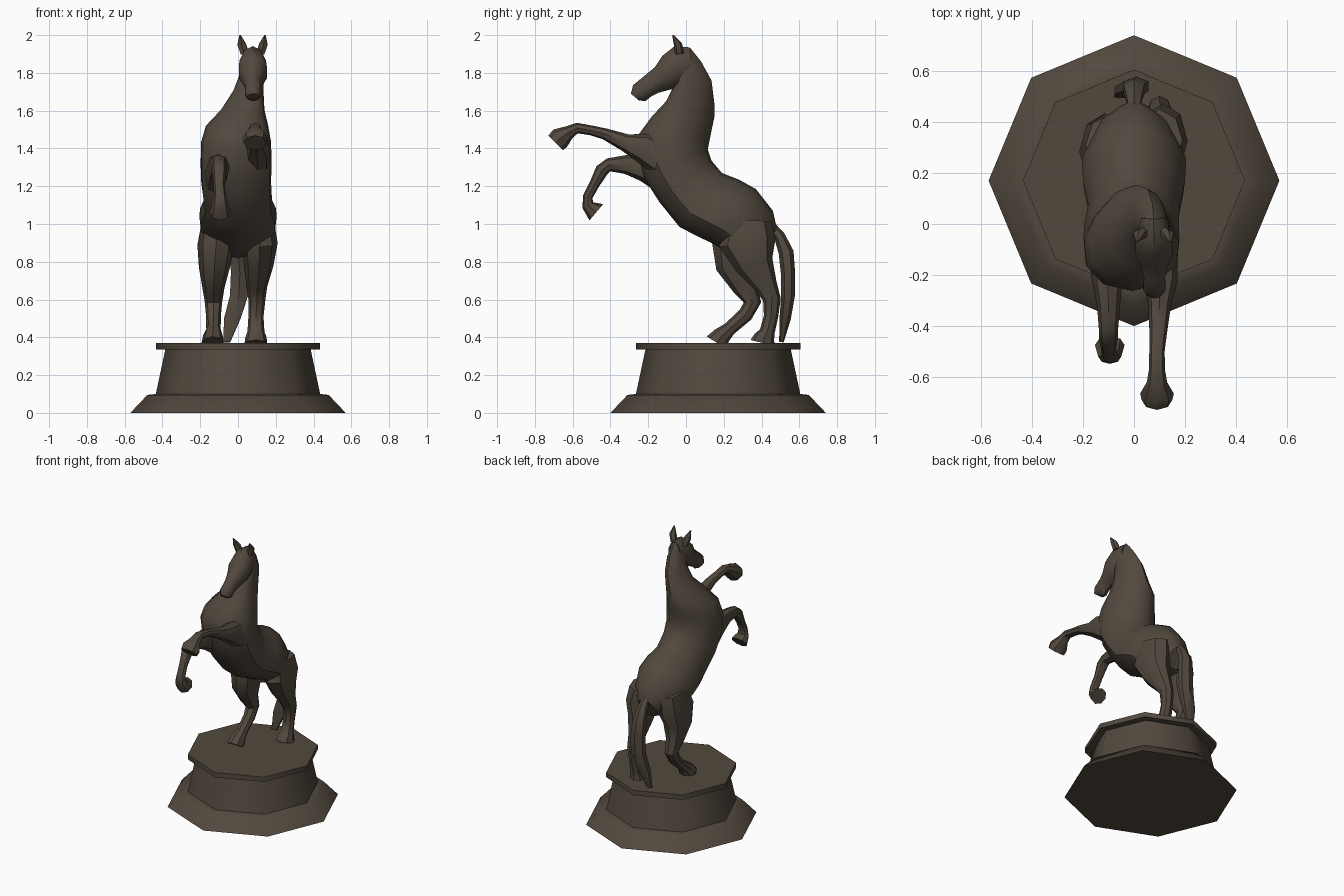
import bpy, bmesh, math
from mathutils import Vector

bronze = bpy.data.materials.new("dark bronze")
bronze.diffuse_color = (0.084, 0.066, 0.048, 1)


def finish(name, bm, angle):
    bmesh.ops.recalc_face_normals(bm, faces=bm.faces)
    me = bpy.data.meshes.new(name)
    bm.to_mesh(me)
    bm.free()
    me.materials.append(bronze)
    ob = bpy.data.objects.new(name, me)
    bpy.context.collection.objects.link(ob)
    bpy.ops.object.select_all(action='DESELECT')
    bpy.context.view_layer.objects.active = ob
    ob.select_set(True)
    bpy.ops.object.shade_smooth_by_angle(angle=math.radians(angle))
    return ob


def loft(name, rings, sides=12, taper=0.0, angle=40):
    """Skin rings of (centre, in-profile half axis, half width in x)."""
    bm = bmesh.new()
    loops = []
    for c, v, w in rings:
        loop = []
        for i in range(sides):
            a = 2 * math.pi * i / sides
            side = Vector((w * math.sin(a) * (1 - taper * math.cos(a)), 0, 0))
            loop.append(bm.verts.new(c + v * math.cos(a) + side))
        loops.append(loop)
    for p, q in zip(loops, loops[1:]):
        for i in range(sides):
            j = (i + 1) % sides
            bm.faces.new((p[i], p[j], q[j], q[i]))
    bm.faces.new(loops[0])
    bm.faces.new(loops[-1])
    return finish(name, bm, angle)


def profile_loft(name, table, **kw):
    """Rows: upper y, z, lower y, z, centre x, half width."""
    rings = []
    for yu, zu, yl, zl, x, w in table:
        up, low = Vector((x, yu, zu)), Vector((x, yl, zl))
        rings.append(((up + low) / 2, (up - low) / 2, w))
    return loft(name, rings, **kw)


def limb(name, table, sides=8, **kw):
    """Rows: centre x, y, z, half width, half depth along a path."""
    pts = [Vector(r[:3]) for r in table]
    rings = []
    for i, r in enumerate(table):
        t = pts[min(i + 1, len(pts) - 1)] - pts[max(i - 1, 0)]
        n = Vector((0, -t.z, t.y)).normalized()
        rings.append((pts[i], n * r[4], r[3]))
    return loft(name, rings, sides=sides, **kw)


# Octagonal pedestal
bm = bmesh.new()
loops = []
for r, z in [(.57, 0), (.48, .095), (.435, .1), (.385, .335), (.435, .335), (.435, .37)]:
    loops.append([bm.verts.new((r * math.cos(k * math.pi / 4),
                                .17 + r * math.sin(k * math.pi / 4), z)) for k in range(8)])
for p, q in zip(loops, loops[1:]):
    for i in range(8):
        j = (i + 1) % 8
        bm.faces.new((p[i], p[j], q[j], q[i]))
bm.faces.new(loops[0])
bm.faces.new(loops[-1])
finish("pedestal", bm, 46)

# Torso and neck
profile_loft("torso_and_neck", [
    (.48, .98, .41, .84, 0, .07),
    (.46, 1.07, .27, .82, 0, .16),
    (.37, 1.185, .135, .90, 0, .205),
    (.28, 1.235, .06, .935, 0, .20),
    (.19, 1.27, -.035, .985, 0, .18),
    (.135, 1.335, -.14, 1.115, -.01, .185),
    (.115, 1.395, -.22, 1.24, -.01, .188),
    (.13, 1.47, -.262, 1.40, -.01, .185),
    (.15, 1.565, -.25, 1.475, -.005, .165),
    (.15, 1.64, -.18, 1.57, .025, .115),
    (.135, 1.76, -.105, 1.65, .055, .08),
    (.08, 1.86, -.075, 1.71, .072, .066),
    (.02, 1.935, -.05, 1.75, .077, .055),
], taper=.22)

# Head
profile_loft("head", [
    (.02, 1.935, .03, 1.77, .077, .05),
    (-.06, 1.942, -.04, 1.72, .078, .074),
    (-.125, 1.89, -.09, 1.71, .079, .078),
    (-.165, 1.83, -.145, 1.695, .08, .058),
    (-.225, 1.78, -.185, 1.675, .08, .043),
    (-.28, 1.735, -.215, 1.65, .08, .046),
    (-.292, 1.69, -.25, 1.655, .08, .032),
], sides=10)

# Ears
for s, side in ((-1, "left"), (1, "right")):
    limb(side + "_ear", [
        (.077 + s * .04, -.035, 1.90, .026, .026),
        (.077 + s * .057, -.042, 1.95, .026, .022),
        (.077 + s * .066, -.07, 2.0, .004, .004)], sides=6)

# Front legs: right one reaching forward, left one folded down
limb("right_front_leg", [
    (.10, -.10, 1.33, .07, .10),
    (.105, -.23, 1.405, .065, .08),
    (.10, -.32, 1.43, .045, .047),
    (.095, -.43, 1.477, .034, .030),
    (.09, -.50, 1.495, .030, .026),
    (.09, -.575, 1.508, .032, .028),
    (.09, -.62, 1.485, .040, .036),
    (.09, -.665, 1.455, .066, .058),
    (.09, -.69, 1.43, .060, .055)])
limb("left_front_leg", [
    (-.11, -.10, 1.25, .07, .10),
    (-.105, -.22, 1.30, .06, .075),
    (-.10, -.32, 1.315, .045, .05),
    (-.10, -.41, 1.313, .038, .035),
    (-.10, -.445, 1.285, .038, .036),
    (-.10, -.485, 1.21, .030, .027),
    (-.095, -.52, 1.145, .032, .026),
    (-.095, -.52, 1.10, .045, .032),
    (-.095, -.475, 1.062, .058, .056)])

# Hind legs: left foot placed ahead of the right
limb("left_hind_leg", [
    (-.10, .31, 1.02, .09, .12),
    (-.115, .285, .89, .10, .15),
    (-.125, .275, .77, .082, .115),
    (-.13, .315, .66, .058, .065),
    (-.13, .352, .585, .046, .046),
    (-.13, .315, .52, .040, .040),
    (-.13, .23, .445, .038, .036),
    (-.133, .19, .41, .052, .048),
    (-.135, .165, .37, .058, .065)])
limb("right_hind_leg", [
    (.10, .33, 1.02, .09, .12),
    (.115, .325, .90, .095, .15),
    (.11, .365, .78, .078, .10),
    (.10, .425, .67, .055, .06),
    (.10, .455, .60, .045, .047),
    (.095, .45, .51, .040, .038),
    (.095, .43, .43, .045, .040),
    (.095, .415, .40, .056, .055),
    (.095, .408, .37, .060, .068)])

# Tail
limb("tail", [
    (0, .45, .99, .025, .025),
    (0, .495, .935, .035, .030),
    (.0, .53, .85, .048, .040),
    (.01, .54, .74, .055, .038),
    (.005, .54, .62, .055, .036),
    (-.03, .525, .50, .050, .030),
    (-.06, .505, .375, .022, .012)], sides=6)
